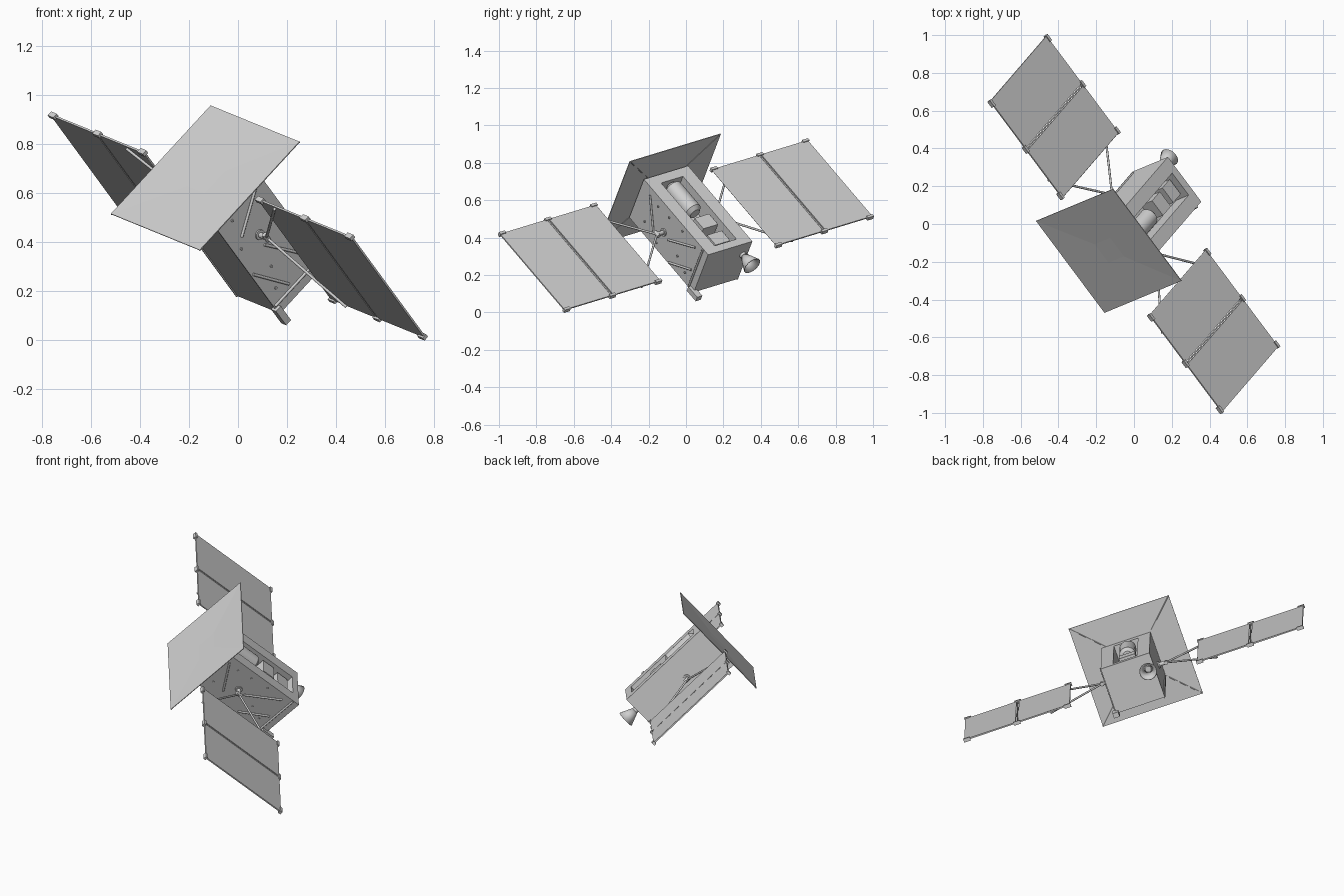
import bpy, bmesh, math
from mathutils import Matrix, Vector

old = bpy.data.objects.get("Cube")
if old:
    bpy.data.objects.remove(old)

# Tilted craft frame: u runs along the wings, v towards the shield, w down
U = Vector((0.581, -0.779, -0.237)).normalized()
V = Vector((-0.486, -0.567, 0.664))
V = (V - U * V.dot(U)).normalized()
W = U.cross(V)
FRAME = Matrix.Translation((0, 0, 0.465)) @ Matrix((U, V, W)).transposed().to_4x4()

grey = bpy.data.materials.new("light grey")
grey.use_nodes = True
COLOUR = (0.63, 0.63, 0.63, 1)
grey.diffuse_color = COLOUR
grey.node_tree.nodes["Principled BSDF"].inputs["Base Color"].default_value = COLOUR


def finish(name, bm, smooth=False):
    bmesh.ops.recalc_face_normals(bm, faces=bm.faces[:])
    mesh = bpy.data.meshes.new(name)
    bm.to_mesh(mesh)
    bm.free()
    mesh.materials.append(grey)
    ob = bpy.data.objects.new(name, mesh)
    ob.matrix_world = FRAME
    bpy.context.collection.objects.link(ob)
    if smooth:
        bpy.ops.object.select_all(action='DESELECT')
        ob.select_set(True)
        bpy.context.view_layer.objects.active = ob
        bpy.ops.object.shade_smooth_by_angle(angle=math.radians(40))
    return ob


def box(name, u, v, w):
    """Box from (low, high) ranges on each craft axis."""
    bm = bmesh.new()
    size = [r[1] - r[0] for r in (u, v, w)]
    mid = [(r[0] + r[1]) / 2 for r in (u, v, w)]
    mat = Matrix.Translation(mid) @ Matrix.Diagonal((*size, 1))
    bmesh.ops.create_cube(bm, size=1, matrix=mat)
    return finish(name, bm)


def rod(name, a, b, r1, r2=None, sides=10, caps=True):
    """Cylinder or cone between two points."""
    a, b = Vector(a), Vector(b)
    bm = bmesh.new()
    turn = (b - a).to_track_quat('Z', 'Y').to_matrix().to_4x4()
    bmesh.ops.create_cone(bm, segments=sides, radius1=r1, cap_ends=caps,
                          radius2=r1 if r2 is None else r2, depth=(b - a).length,
                          matrix=Matrix.Translation((a + b) / 2) @ turn)
    return finish(name, bm, True)


def span(mid, half):
    return (mid - half, mid + half)


# Body: solid core with a framed equipment bay on its upper side
LOW, HIGH, TOP = -0.345, 0.262, -0.153
box("body_core", (-0.145, 0.145), (LOW, HIGH), (-0.05, 0.13))
box("bay_end_lower", (-0.145, 0.145), (LOW, -0.3), (TOP, -0.05))
box("bay_end_upper", (-0.145, 0.145), (0.205, HIGH), (TOP, -0.05))
for s, side in ((1, "left"), (-1, "right")):
    box("bay_rail_" + side, sorted((s * 0.075, s * 0.145)), (-0.3, 0.205), (TOP, -0.05))
    box("side_plate_" + side, sorted((s * 0.145, s * 0.152)), (LOW, HIGH), (TOP, 0.135))

# Equipment inside the bay
rod("tank", (0, -0.01, -0.115), (0, 0.175, -0.115), 0.05, sides=24)
rod("tank_cap_lower", (0, -0.01, -0.115), (0, -0.03, -0.115), 0.05, 0.03, sides=24)
rod("tank_cap_upper", (0, 0.175, -0.115), (0, 0.195, -0.115), 0.05, 0.03, sides=24)
box("equipment_box_upper", (-0.055, 0.045), (-0.16, -0.075), (-0.14, -0.05))
box("equipment_box_lower", (-0.055, 0.045), (-0.28, -0.2), (-0.13, -0.05))

# Engine nozzle, open at the mouth
bell = rod("engine_nozzle", (-0.115, LOW - 0.01, -0.065), (-0.115, -0.435, -0.065),
           0.018, 0.052, sides=24, caps=False)
thick = bell.modifiers.new("wall", 'SOLIDIFY')
thick.thickness = 0.004
rod("engine_throat", (-0.115, LOW + 0.01, -0.065), (-0.115, LOW - 0.02, -0.065), 0.02, sides=16)

# Corner bracket and side fittings
box("corner_bracket", (0.135, 0.17), (-0.395, -0.31), (0.115, 0.145))
fittings = [((0.18, -0.11), (0.06, 0.07)), ((-0.05, 0.01), (-0.245, -0.115)),
            ((-0.11, 0.125), (-0.275, 0.025)), ((-0.3, 0.13), (-0.3, -0.15))]
for i, (a, b) in enumerate(fittings):
    rod("side_rod_%d" % i, (0.155, *a), (0.155, *b), 0.006)
for i, (v, w) in enumerate([(0.15, 0.06), (0.1, -0.1), (0.02, 0.1), (0, -0.11),
                            (-0.12, -0.12), (-0.15, 0.04), (-0.24, 0.08)]):
    rod("side_bolt_%d" % i, (0.15, v, w), (0.158, v, w), 0.006, sides=8)
rod("right_side_rail", (-0.154, -0.32, 0.11), (-0.154, 0.2, 0.11), 0.005)

# Square sun shield: four panels sloping to a small central square
C, RIM, HUB = -0.013, 0.312, 0.063
bm = bmesh.new()
corners = [(-1, -1), (1, -1), (1, 1), (-1, 1)]
outer = [bm.verts.new((C + RIM * a, 0.275, C + RIM * b)) for a, b in corners]
inner = [bm.verts.new((C + HUB * a, 0.269, C + HUB * b)) for a, b in corners]
bm.faces.new(inner)
for i in range(4):
    j = (i + 1) % 4
    bm.faces.new((outer[i], outer[j], inner[j], inner[i]))
shield = finish("sun_shield", bm)
thick = shield.modifiers.new("thickness", 'SOLIDIFY')
thick.thickness = 0.004
thick.offset = 0
for i, (a, b) in enumerate(corners):
    rod("shield_rib_%d" % i, (C + HUB * a, 0.268, C + HUB * b),
        (C + RIM * a, 0.274, C + RIM * b), 0.003, sides=6)

# Wings: two hinged panels on a forked yoke, mirrored either side
INNER, HINGE, OUTER, HALF = 0.401, 0.728, 1.056, 0.305
for s, side in ((1, "left"), (-1, "right")):
    for name, a, b in (("inner", INNER, HINGE - 0.008), ("outer", HINGE + 0.008, OUTER)):
        box("solar_panel_%s_%s" % (name, side), sorted((s * a, s * b)),
            (-HALF, HALF), (-0.004, 0.004))
    rod("panel_hinge_" + side, (s * HINGE, -HALF, 0), (s * HINGE, HALF, 0), 0.004)
    rod("panel_edge_tube_" + side, (s * INNER, -HALF, 0), (s * INNER, HALF, 0), 0.004)
    for e in (-1, 1):
        for u in (INNER + 0.012, HINGE, OUTER - 0.015):
            box("panel_clip_" + side, span(s * u, 0.02), span(e * HALF, 0.008),
                (-0.01, 0.012))
        rod("yoke_strut_" + side, (s * 0.2, 0, 0), (s * 0.52, e * 0.3, 0.011), 0.006)
    rod("yoke_stub_" + side, (s * 0.14, 0, 0), (s * 0.205, 0, 0), 0.012, sides=12)
    rod("yoke_flange_" + side, (s * 0.15, 0, 0), (s * 0.16, 0, 0), 0.022, sides=12)
    rod("yoke_pivot_" + side, (s * 0.2, -0.018, 0), (s * 0.2, 0.018, 0), 0.012, sides=12)
